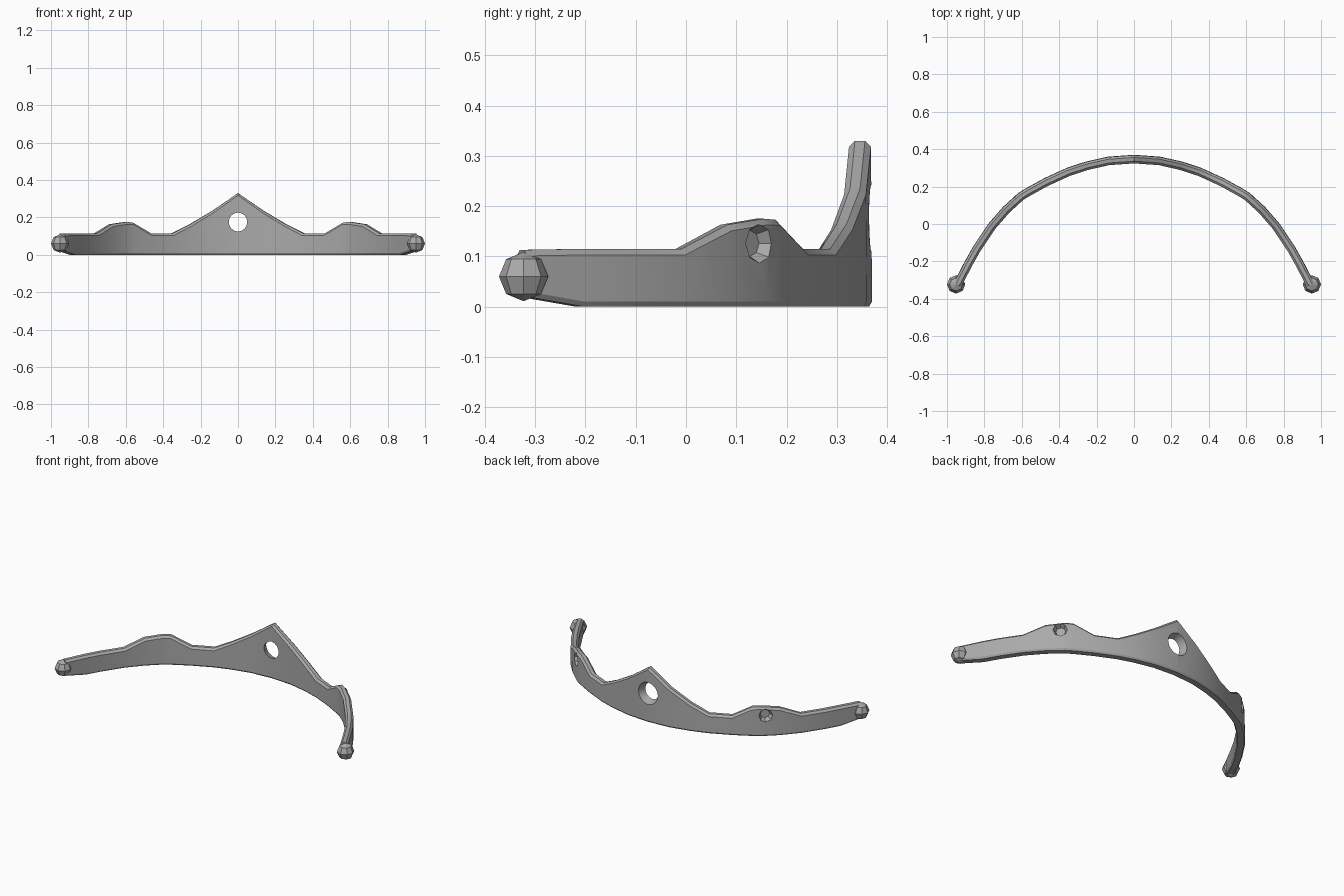
import bpy, bmesh, math
from mathutils import Vector

cube = bpy.data.objects.get("Cube")
if cube:
    bpy.data.objects.remove(cube, do_unlink=True)

metal = bpy.data.materials.new("grey metal")
metal.use_nodes = True
GREY = (0.4, 0.4, 0.4, 1)
metal.diffuse_color = GREY
metal.node_tree.nodes["Principled BSDF"].inputs["Base Color"].default_value = GREY


def make_object(name, bm):
    bmesh.ops.recalc_face_normals(bm, faces=bm.faces)
    mesh = bpy.data.meshes.new(name)
    bm.to_mesh(mesh)
    bm.free()
    ob = bpy.data.objects.new(name, mesh)
    bpy.context.collection.objects.link(ob)
    mesh.materials.append(metal)
    return ob


def cone_cutter(name, centre, axis, r_start, r_end, length, sides):
    """Cone along the axis, from r_start to r_end, centred at centre."""
    bm = bmesh.new()
    bmesh.ops.create_cone(bm, cap_ends=True, segments=sides,
                          radius1=r_start, radius2=r_end, depth=length)
    rot = Vector(axis).to_track_quat('Z', 'Y')
    bmesh.ops.rotate(bm, verts=bm.verts, matrix=rot.to_matrix())
    bmesh.ops.translate(bm, verts=bm.verts, vec=centre)
    ob = make_object(name, bm)
    ob.hide_render = True
    return ob


# Half of the band: outer x, outer y, bottom z, top z
half = [
    (0.0, 0.37, 0, 0.33), (0.14, 0.36, 0, 0.235), (0.26, 0.333, 0, 0.165),
    (0.36, 0.30, 0, 0.115), (0.48, 0.245, 0, 0.115), (0.58, 0.19, 0, 0.173),
    (0.62, 0.165, 0, 0.175), (0.70, 0.092, 0, 0.163), (0.78, 0.0, 0, 0.115),
    (0.86, -0.12, 0, 0.115), (0.905, -0.2, 0, 0.115), (0.965, -0.315, 0.02, 0.113),
]
stations = [(-x, y, b, t) for x, y, b, t in reversed(half[1:])] + half
THICK = 0.046

# Band: chamfered section swept along the arc
bm = bmesh.new()
rings = []
for i, (x, y, b, t) in enumerate(stations):
    p = stations[max(i - 1, 0)]
    n = stations[min(i + 1, len(stations) - 1)]
    inward = Vector((n[1] - p[1], p[0] - n[0], 0)).normalized()
    section = [(0.006, b), (0.0, b + 0.01), (0.002, t - 0.012), (0.014, t),
               (THICK - 0.012, t), (THICK, t - 0.012),
               (THICK, b + 0.01), (THICK - 0.006, b)]
    rings.append([bm.verts.new(Vector((x, y, z)) + inward * d) for d, z in section])
for a, c in zip(rings, rings[1:]):
    for k in range(len(a)):
        m = (k + 1) % len(a)
        bm.faces.new((a[k], a[m], c[m], c[k]))
bm.faces.new(rings[0])
bm.faces.new(rings[-1])
band = make_object("band", bm)

# Centre hole flaring to the outside, and a faceted socket on each side
cutters = [cone_cutter("centre_hole_cutter", (0, 0.345, 0.175), (0, 1, 0),
                       0.042, 0.075, 0.09, 16)]
for side, name in ((1, "left"), (-1, "right")):
    out = Vector((side * 0.70, 0.71, 0))
    centre = Vector((side * 0.64, 0.147, 0.126)) + out * 0.002
    cutters.append(cone_cutter(name + "_socket_cutter", centre, out,
                               0.026, 0.056, 0.06, 8))
for cutter in cutters:
    mod = band.modifiers.new(cutter.name, 'BOOLEAN')
    mod.operation = 'DIFFERENCE'
    mod.solver = 'EXACT'
    mod.object = cutter
bpy.context.view_layer.update()
evaluated = band.evaluated_get(bpy.context.evaluated_depsgraph_get())
carved = bpy.data.meshes.new_from_object(evaluated)
band.modifiers.clear()
band.data = carved
for cutter in cutters:
    bpy.data.objects.remove(cutter, do_unlink=True)

# Faceted knob on each tip
parts = [band]
for side, name in ((1, "left"), (-1, "right")):
    bm = bmesh.new()
    bmesh.ops.create_uvsphere(bm, u_segments=8, v_segments=4, radius=0.049)
    bmesh.ops.translate(bm, verts=bm.verts, vec=(side * 0.951, -0.323, 0.06))
    parts.append(make_object(name + "_tip_knob", bm))

bpy.ops.object.select_all(action='DESELECT')
band.select_set(True)
bpy.context.view_layer.objects.active = band
bpy.ops.object.shade_smooth_by_angle(angle=math.radians(30))
